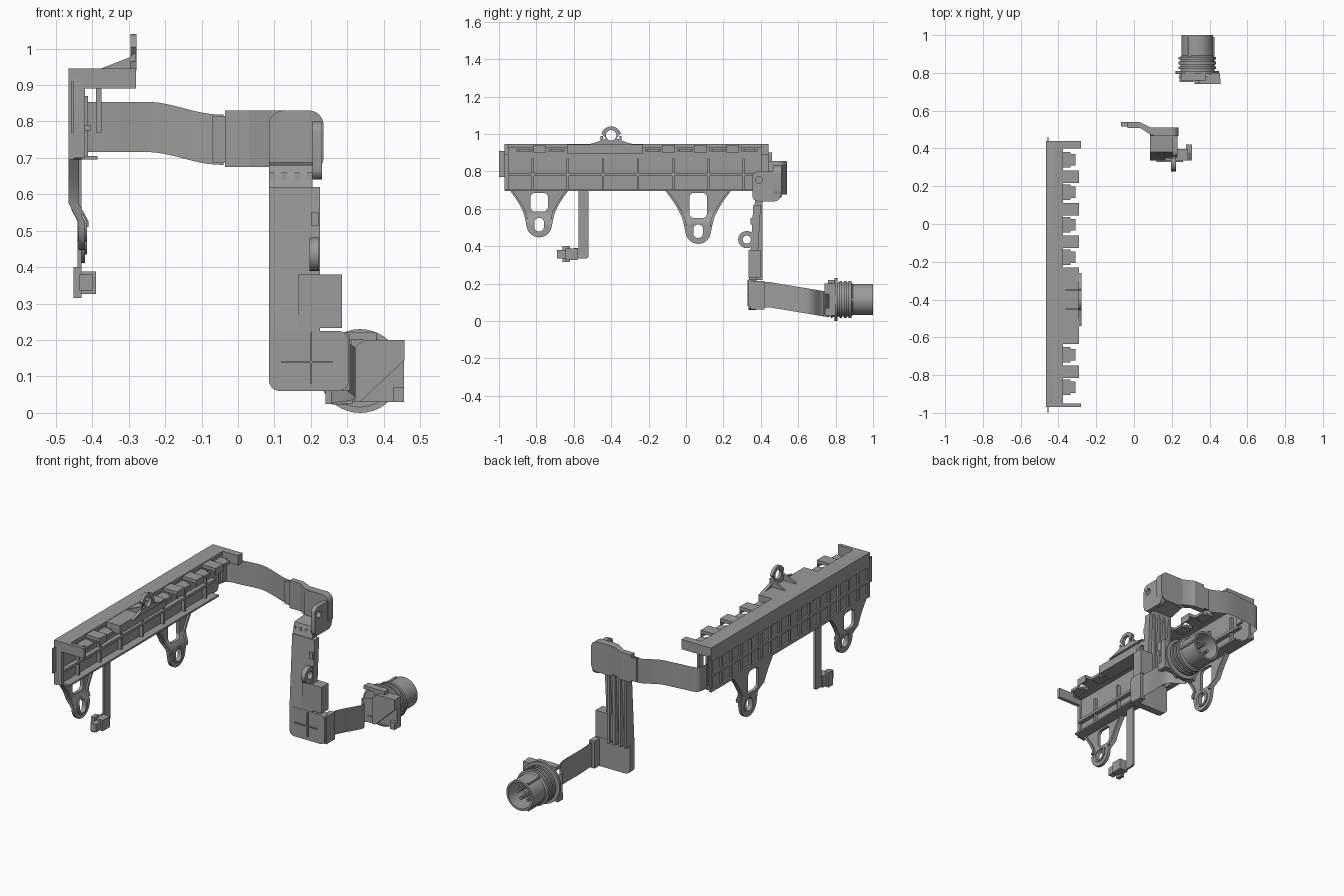
import bpy
import bmesh
from math import sin, cos, pi, radians
from mathutils import Matrix, Vector

if "Cube" in bpy.data.objects:
    bpy.data.objects.remove(bpy.data.objects["Cube"])

GREY = (.33, .33, .33, 1)
grey = bpy.data.materials.new("mid grey plastic")
grey.use_nodes = True
grey.diffuse_color = GREY
grey.node_tree.nodes["Principled BSDF"].inputs["Base Color"].default_value = GREY
parts = []


def add(name, bm):
    bmesh.ops.recalc_face_normals(bm, faces=bm.faces)
    mesh = bpy.data.meshes.new(name)
    bm.to_mesh(mesh)
    bm.free()
    mesh.materials.append(grey)
    ob = bpy.data.objects.new(name, mesh)
    bpy.context.collection.objects.link(ob)
    parts.append(ob)
    return ob


def box(name, x, y, z):
    """Block between the given x, y and z limits."""
    bm = bmesh.new()
    middle = Vector((sum(x), sum(y), sum(z))) / 2
    size = Matrix.Diagonal((x[1] - x[0], y[1] - y[0], z[1] - z[0], 1))
    bmesh.ops.create_cube(bm, size=1, matrix=Matrix.Translation(middle) @ size)
    return add(name, bm)


def around(middle, half):
    return middle - half, middle + half


# Drawing plane to world, for plates facing along each axis
X, Y, Z = Vector((1, 0, 0)), Vector((0, 1, 0)), Vector((0, 0, 1))
FACING = {"x": (Y, Z, X), "y": (X, Z, -Y), "z": (X, Y, Z)}


def plate(name, axis, span, *outlines):
    """Filled outline, with later outlines as holes, extruded over a span of an axis."""
    curve = bpy.data.curves.new(name, "CURVE")
    curve.dimensions, curve.fill_mode = "2D", "BOTH"
    curve.extrude = (span[1] - span[0]) / 2
    for points in outlines:
        spline = curve.splines.new("POLY")
        spline.points.add(len(points) - 1)
        for point, (u, v) in zip(spline.points, points):
            point.co = (u, v, 0, 1)
        spline.use_cyclic_u = True
    outline = bpy.data.objects.new(name + " outline", curve)
    bpy.context.collection.objects.link(outline)
    depsgraph = bpy.context.evaluated_depsgraph_get()
    mesh = bpy.data.meshes.new_from_object(outline.evaluated_get(depsgraph))
    bm = bmesh.new()
    bm.from_mesh(mesh)
    bpy.data.objects.remove(outline)
    bpy.data.meshes.remove(mesh)
    bmesh.ops.remove_doubles(bm, verts=bm.verts, dist=.0002)
    bm.transform(Matrix(FACING[axis]).transposed().to_4x4())
    shift = {"x": X, "y": Y, "z": Z}[axis] * sum(span) / 2
    bmesh.ops.translate(bm, verts=bm.verts, vec=shift)
    return add(name, bm)


def arc(u, v, r, start, end, steps=12):
    angles = [radians(start + (end - start) * i / steps) for i in range(steps + 1)]
    return [(u + r * cos(a), v + r * sin(a)) for a in angles]


def circle(u, v, r, steps=20):
    return arc(u, v, r, 0, 360, steps)[:-1]


def rounded(across, up, r):
    points = []
    for i, (u, v) in enumerate(((1, 1), (0, 1), (0, 0), (1, 0))):
        points += arc(across[u] + (r - 2 * r * u), up[v] + (r - 2 * r * v), r, 90 * i, 90 * i + 90, 6)
    return points


def ribbon(name, path, height, middle_z):
    """Upright flat cable along a smooth plan path, its height set by a rule."""
    p = [Vector(point) for point in path]
    p = [2 * p[0] - p[1]] + p + [2 * p[-1] - p[-2]]
    line = []
    for a, b, c, d in zip(p, p[1:], p[2:], p[3:]):
        for i in range(8):
            t = i / 8
            bend = (2 * a - 5 * b + 4 * c - d) * t**2 + (3 * b - a - 3 * c + d) * t**3
            line.append(b + ((c - a) * t + bend) / 2)
    line.append(p[-2])
    bm = bmesh.new()
    rows = []
    for q in line:
        z = middle_z(q.x, q.y)
        rows.append([bm.verts.new((q.x, q.y, z + side * height / 2)) for side in (-1, 1)])
    for (a, b), (c, d) in zip(rows, rows[1:]):
        bm.faces.new((a, c, d, b))
    bmesh.ops.solidify(bm, geom=bm.faces[:], thickness=.006)
    return add(name, bm)


def lathe(name, x, z, profile, steps=40):
    """Turns a (radius, y) profile around an axis along y."""
    bm = bmesh.new()
    verts = [bm.verts.new((x + r, y, z)) for r, y in profile]
    edges = [bm.edges.new(pair) for pair in zip(verts, verts[1:])]
    bmesh.ops.spin(bm, geom=verts + edges, cent=(x, 0, z), axis=Y, angle=2 * pi, steps=steps)
    bmesh.ops.remove_doubles(bm, verts=bm.verts, dist=.0003)
    return add(name, bm)


# Rail: back wall, top flange, bottom lip, middle shelf and ends
BACK, FRONT, TIP = -.465, -.375, -.28
NEAR, FAR = -.97, .44
LOW, TOP = .695, .945
rail, inside = (NEAR, FAR), (NEAR + .02, FAR - .06)
plate("rail_wall", "x", (BACK + .01, -.43), rounded(rail, (LOW, TOP), .02))
box("rail_top_flange", x=(BACK, FRONT), y=rail, z=(TOP - .02, TOP))
box("rail_upper_band", x=(BACK, -.43), y=rail, z=(.88, TOP - .01))
box("rail_bottom_lip", x=(BACK, FRONT - .01), y=inside, z=(LOW, LOW + .01))
box("rail_shelf", x=(-.44, -.405), y=inside, z=(.775, .79))
box("rail_near_wall", x=(BACK, -.42), y=(NEAR, NEAR + .02), z=(.7, .9))
box("rail_far_post", x=(FRONT - .015, FRONT), y=(FAR - .04, FAR), z=(.77, .9))
box("rail_near_cap", x=(BACK, TIP), y=(NEAR, NEAR + .02), z=(.89, TOP))
box("rail_far_cap", x=(BACK, TIP), y=(FAR - .04, FAR), z=(.89, TOP))
box("rail_near_fin", x=around(BACK + .01, .003), y=(-1, NEAR), z=(.77, .91))
box("rail_far_fin", x=around(BACK + .01, .003), y=(FAR, FAR + .02), z=(.74, .9))

# Ribs inside the rail and a panel grid behind it
for i in range(7):
    box("rail_inner_rib", x=(-.44, -.412), y=around(-.82 + .188 * i, .006), z=(.7, .87))
grid_depth, columns = (BACK, BACK + .015), 16
for i in range(columns + 1):
    y = NEAR + .01 + (FAR - NEAR - .02) * i / columns
    box("rail_back_upright", x=grid_depth, y=around(y, .01 if i % 2 else .006), z=(LOW, .89))
for i in range(3):
    box("rail_back_bar", x=grid_depth, y=rail, z=around(LOW + .01 + .085 * i, .009))

# Clips and tabs at an even pitch along the flange, with a wide shelf between
for i in (0, 1, 2, 3, 6, 7):
    y = .34 - .172 * i
    box("clip_base", x=(FRONT, -.335), y=around(y, .042), z=(.905, .92))
    box("clip_tongue", x=(-.335, -.31), y=around(y, .03), z=(.905, .92))
    if i not in (3, 7):
        box("flange_tab", x=(FRONT, TIP - .01), y=around(y - .09, .034), z=(.922, .94))
        box("flange_tab_lip", x=around(TIP - .013, .003), y=around(y - .09, .034), z=(.9, .93))
box("flange_shelf", x=(FRONT, TIP - .01), y=(-.635, -.23), z=(.895, .943))

# Upright bolt lug with gussets
LUG = -.4
sides = [(.14 - .02 * i - .06 * (i / 4) ** .5, .94 + .012 * i) for i in range(4)]
lug = [(LUG - u, v) for u, v in sides]
lug += arc(LUG, .985, .055, 160, 20) + [(LUG + u, v) for u, v in reversed(sides)]
plate("bolt_lug", "x", (TIP - .015, TIP + .002), lug, circle(LUG, .993, .028))
for side in (-1, 1):
    gusset = [(FRONT - .015, .94), (TIP, .94), (TIP, .99), (TIP - .02, .975)]
    plate("lug_gusset", "y", around(LUG + .05 * side, .006), gusset)


# Hanging brackets, with a joggle halfway down
def joggle(ob):
    start, drop, offset = .575, .05, .027
    bm = bmesh.new()
    bm.from_mesh(ob.data)
    for z in (start, start - drop):
        geom = bm.verts[:] + bm.edges[:] + bm.faces[:]
        bmesh.ops.bisect_plane(bm, geom=geom, plane_co=Z * z, plane_no=Z)
    for v in bm.verts:
        v.co.x += offset * min(1, max(0, (start - v.co.z) / drop))
    bm.to_mesh(ob.data)
    bm.free()


def flare(y, z, half, side, steps=4):
    """Bracket edge, widening from the eye up to the rail."""
    ts = [i / steps for i in range(steps + 1)]
    return [(y + side * (.075 + (half - .075) * t ** 1.5), z + .03 + (LOW - z - .03) * t) for t in ts]


for y, z, half in ((-.785, .515, .155), (.065, .48, .175)):
    window = rounded(around(y, .047), (z + .07, LOW - .01), .025)
    eye = rounded(around(y, .026), around(z, .036), .025)
    outline = flare(y, z, half, 1)[::-1] + arc(y, z, .068, -10, -170) + flare(y, z, half, -1)
    joggle(plate("hanging_bracket", "x", (BACK, BACK + .018), outline, window, eye))
    joggle(plate("bracket_boss", "x", (BACK - .002, BACK + .024), circle(y, z, .045), eye))
    for side in (-1, 1):
        edge = flare(y, z, half, side)
        inner = [(u - side * .014, v) for u, v in reversed(edge)]
        joggle(plate("bracket_rim", "x", (BACK, BACK + .028), edge + inner))

# Sensor strap and its small plug
strap = (-.441, -.43)
box("sensor_strap", x=strap, y=(-.575, -.52), z=(.34, .72))
box("sensor_strap_foot", x=strap, y=(-.6, -.53), z=(.335, .39))
box("sensor_plug", x=(-.443, -.39), y=(-.645, -.58), z=(.327, .388))
box("sensor_plug_nose", x=(-.435, -.4), y=(-.69, -.64), z=(.335, .38))
box("sensor_plug_latch", x=(-.452, -.43), y=around(-.64, .02), z=(.315, .4))

# Upper cable, sagging towards its clamp
def upper_sag(x, y):
    t = min(1, max(0, (x + .25) / .2))
    return .785 - .035 * t * t * (3 - 2 * t)


upper_path = [(-.44, .4), (-.44, .48), (-.42, .515), (-.35, .525), (-.2, .54), (-.04, .53)]
ribbon("upper_cable", upper_path, .138, upper_sag)
box("cable_ferrule", x=(-.07, -.03), y=(.515, .54), z=(.687, .815))
clamp_z = (.675, .83)
box("cable_clamp", x=(-.035, .03), y=(.508, .54), z=clamp_z)
elbow = [(.03, .54), (.03, .51), (.09, .47), (.14, .47), (.14, .51), (.09, .51)]
plate("cable_clamp_elbow", "z", clamp_z, elbow)

# Column: head, swept neck, leaning shaft and foot panel
LEFT, RIGHT = .235, .085
column, shaft_top, head_low = (RIGHT, LEFT - .03), .62, .66
plate("column_head", "y", (.465, .51), rounded((RIGHT, LEFT), (head_low, .83), .04))
neck = [(.36, .6), (.4, .6), (.41, .64), (.5, head_low), (.5, .69), (.38, .68)]
plate("column_neck", "x", column, neck)
shaft = [(.335, .2), (.375, .2), (.4, shaft_top), (.36, shaft_top)]
plate("column_shaft", "x", (RIGHT, LEFT - .01), shaft)
for i in range(4):
    box("column_back_rib", x=around(RIGHT + .007 + .035 * i, .007), y=(.37, .41), z=(.22, head_low))
cheek = rounded((.355, .505), (.64, .8), .03)
plate("column_cheek", "x", (column[1], LEFT - .005), cheek, circle(.39, .755, .018))
plate("foot_panel", "y", (.335, .375), rounded((RIGHT, .305), (.06, .225), .03))
box("foot_clamp", x=(.275, .308), y=(.345, .42), z=(.062, .215))
box("foot_rib", x=(.12, .26), y=(.329, .336), z=around(.14, .003))
box("foot_upright_rib", x=around(.2, .003), y=(.329, .336), z=(.08, .22))
box("shaft_catch", x=(.2, .222), y=(.345, .36), z=(.515, .55))
box("side_box", x=(.165, .285), y=(.335, .398), z=(.233, .38))
plate("bolt_ear", "x", (.196, .222), circle(.325, .435, .046), circle(.325, .435, .022))
box("bolt_ear_root", x=(.196, .222), y=(.352, .38), z=(.39, .48))

# Lower cable, dropping towards the socket
lower_path = [(.29, .36), (.29, .44), (.3, .52), (.322, .63), (.31, .68), (.255, .735), (.3, .765)]
ribbon("lower_cable", lower_path, .135, lambda x, y: .14 - .05 * min(1, max(0, (y - .45) / .3)))

# Round socket with seal rings, a hollow barrel, keys and pins
AXIS_X, AXIS_Z = .335, .115
core, barrel, bore, floor = .09, .083, .072, .88
profile = [(0, .775), (.1, .775)]
for i, ring in enumerate((AXIS_Z, .1, .1, .1)):
    y = .795 + .025 * i
    profile += [(core, y), (ring, y), (ring, y + .014), (core, y + .014)]
profile += [(barrel, .892), (barrel, 1), (bore, 1), (bore, floor), (0, floor)]
lathe("round_socket", AXIS_X, AXIS_Z, profile)
for x, z in circle(AXIS_X, AXIS_Z, barrel, 3):
    box("socket_key", x=around(x, .007), y=(floor, .99), z=around(z, .007))
for x, z in circle(AXIS_X, AXIS_Z, barrel / 2, 6):
    lathe("socket_pin", x, z, [(0, floor), (.009, floor), (.009, .96), (0, .96)], 10)

# Socket mounting body with a sloped cover
box("socket_mount", x=(.31, .455), y=(.765, .8), z=(.03, .2))
box("socket_mount_foot", x=(.24, .315), y=(.752, .795), z=(.025, .06))
box("socket_mount_bar", x=(.25, .38), y=(.76, .8), z=(.2, .22))
box("socket_mount_corner", x=(.425, .455), y=(.742, .77), z=(.03, .07))
cover = [(.32, .03), (.335, .03), (.457, .145), (.457, .2), (.345, .2), (.32, .18)]
plate("socket_cover", "y", (.74, .77), cover)

# Smooth shading that keeps edges sharp
bpy.ops.object.select_all(action="DESELECT")
for ob in parts:
    ob.select_set(True)
bpy.context.view_layer.objects.active = parts[0]
bpy.ops.object.shade_smooth_by_angle(angle=radians(30))
